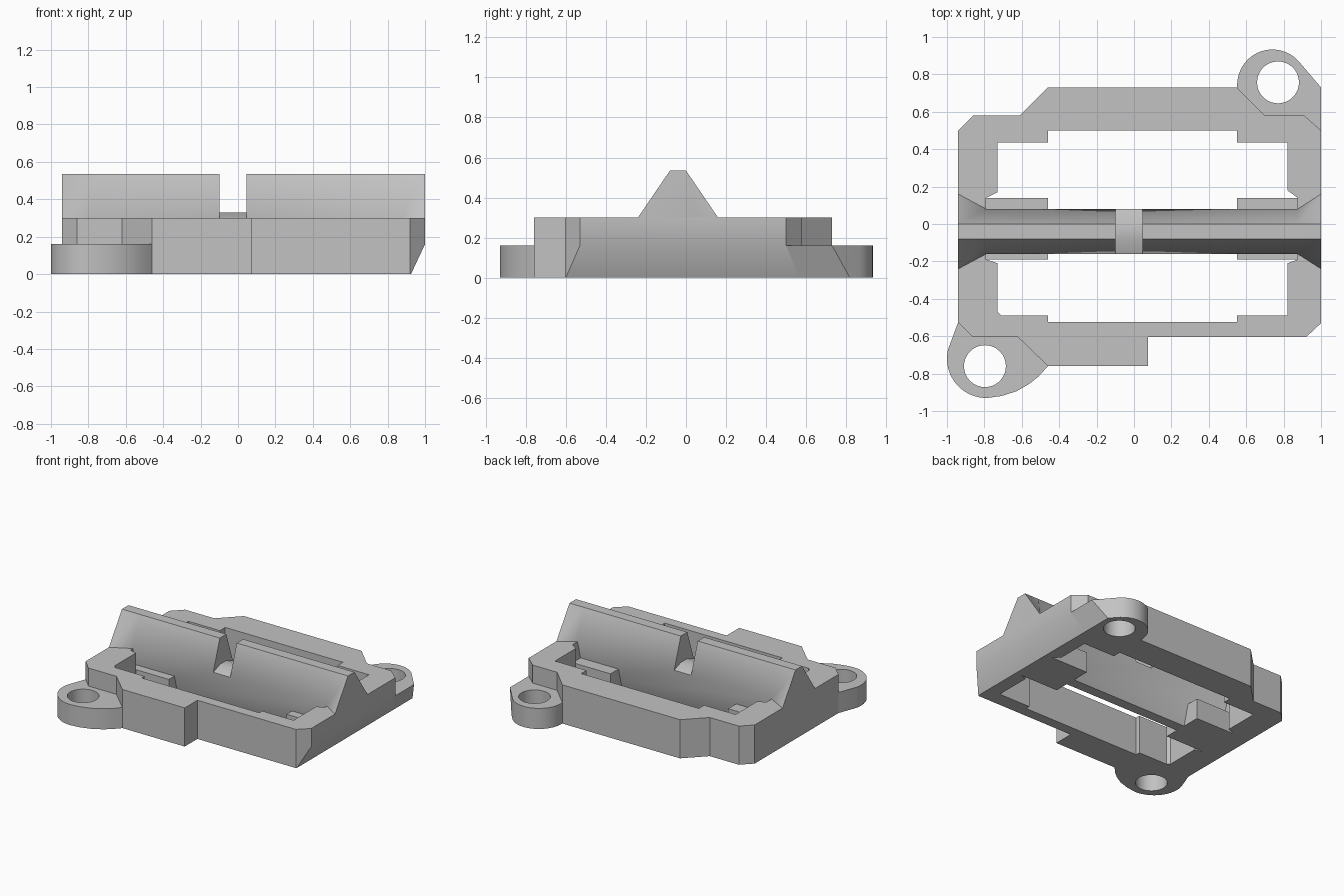
import bpy
import bmesh
from math import cos, sin, radians

default = bpy.data.objects.get("Cube")
if default:
    bpy.data.objects.remove(default, do_unlink=True)

BODY_TOP, LOW_TOP, RIDGE_TOP = 0.30, 0.16, 0.535

grey = bpy.data.materials.new("plain grey")
grey.use_nodes = True
grey.diffuse_color = (0.54, 0.54, 0.54, 1)
grey.node_tree.nodes["Principled BSDF"].inputs["Base Color"].default_value = grey.diffuse_color


def finish(bm, name):
    bmesh.ops.recalc_face_normals(bm, faces=bm.faces)
    mesh = bpy.data.meshes.new(name)
    bm.to_mesh(mesh)
    bm.free()
    mesh.materials.append(grey)
    obj = bpy.data.objects.new(name, mesh)
    bpy.context.collection.objects.link(obj)
    return obj


def loft(name, loops):
    """Closed solid through equal-length point loops."""
    bm = bmesh.new()
    rings = [[bm.verts.new(p) for p in loop] for loop in loops]
    n = len(rings[0])
    for a, b in zip(rings, rings[1:]):
        for i in range(n):
            j = (i + 1) % n
            bm.faces.new((a[i], a[j], b[j], b[i]))
    bm.faces.new(rings[0])
    bm.faces.new(rings[-1])
    return finish(bm, name)


def plate(name, outline, z0, z1):
    return loft(name, [[(x, y, z) for x, y in outline] for z in (z0, z1)])


def box(name, x0, x1, y0, y1, z0, z1):
    return plate(name, [(x0, y0), (x1, y0), (x1, y1), (x0, y1)], z0, z1)


def arc(cx, cy, r, start, end, steps):
    angles = [radians(start + (end - start) * i / steps) for i in range(steps + 1)]
    return [(cx + r * cos(a), cy + r * sin(a)) for a in angles]


def cut(obj, cutter):
    """Subtract a cutter and discard it."""
    cutter.hide_render = True
    mod = obj.modifiers.new("cut", "BOOLEAN")
    mod.operation, mod.solver, mod.object = "DIFFERENCE", "EXACT", cutter
    bpy.context.view_layer.objects.active = obj
    bpy.ops.object.modifier_apply(modifier=mod.name)
    bpy.data.objects.remove(cutter, do_unlink=True)


def smooth(obj):
    bpy.ops.object.select_all(action="DESELECT")
    obj.select_set(True)
    bpy.context.view_layer.objects.active = obj
    bpy.ops.object.shade_smooth_by_angle(angle=radians(38))


def undercut(obj):
    """Sloped lower edge along the left end."""
    section = [(0.925, 0), (1.0, LOW_TOP), (1.1, LOW_TOP), (1.1, -0.1), (0.878, -0.1)]
    cut(obj, loft("undercut", [[(x, y, z) for x, z in section] for y in (-1.2, 1.2)]))


# Frame with stepped outline and one stepped opening
frame = plate("frame", [
    (-0.94, -0.525), (-0.86, -0.605), (-0.62, -0.605), (-0.46, -0.76), (0.075, -0.76),
    (0.075, -0.605), (0.92, -0.605), (1, -0.53), (1, 0.5), (0.91, 0.58), (0.7, 0.58),
    (0.55, 0.73), (-0.46, 0.73), (-0.61, 0.58), (-0.86, 0.58), (-0.94, 0.5)],
    0, BODY_TOP)
cut(frame, plate("opening", [
    (-0.73, 0.435), (-0.46, 0.435), (-0.46, 0.5), (0.55, 0.5), (0.55, 0.435),
    (0.82, 0.435), (0.82, 0.18), (0.875, 0.14), (0.875, -0.19), (0.82, -0.21),
    (0.82, -0.49), (0.55, -0.49), (0.55, -0.525), (-0.46, -0.525), (-0.46, -0.49),
    (-0.71, -0.49), (-0.73, -0.47), (-0.73, -0.21), (-0.79, -0.19),
    (-0.79, 0.14), (-0.73, 0.17)], -0.1, 0.6))
undercut(frame)
smooth(frame)

# Low mounting ears with screw holes
back_ear = plate("back_ear", [(0.55, 0.73)] + arc(0.74, 0.745, 0.188, 175, 40, 20)
                 + [(1, 0.73), (1, 0.47), (0.6, 0.55)], 0, LOW_TOP)
front_ear = plate("front_ear", [(-0.94, -0.525)] + arc(-0.79, -0.72, 0.21, 166, 272, 18)
                  + [(-0.71, -0.92), (-0.63, -0.895), (-0.56, -0.855), (-0.51, -0.815),
                     (-0.46, -0.76), (-0.5, -0.6), (-0.85, -0.525)], 0, LOW_TOP)
undercut(back_ear)
for ear, hx, hy in ((back_ear, 0.77, 0.757), (front_ear, -0.797, -0.76)):
    cut(ear, plate("screw_hole", arc(hx, hy, 0.112, 0, 350, 35), -0.1, 0.4))
    smooth(ear)

# Low cross blocks joining the ridge to the frame
for side, x0, x1 in (("right", -0.8, -0.46), ("left", 0.55, 0.88)):
    box(side + "_cross_block", x0, x1, -0.19, 0.14, 0, LOW_TOP)

# Central ridge, flared at both ends and tapering below into a narrow keel
ridge = loft("ridge", [[
    (x, -0.08, 0), (x, -0.16 - f, BODY_TOP), (x, -0.08, RIDGE_TOP),
    (x, 0, RIDGE_TOP), (x, 0.08 + f, BODY_TOP), (x, 0, 0)]
    for x, f in ((-0.94, 0.08), (-0.79, 0), (0.875, 0), (1, 0.08))])
undercut(ridge)

# Notch in the ridge with a shallow roof-shaped floor
roof = [(-0.5, 0.3), (-0.16, 0.3), (-0.08, 0.33), (0, 0.33), (0.08, 0.3),
        (0.5, 0.3), (0.5, 0.8), (-0.5, 0.8)]
cut(ridge, loft("notch", [[(x, y, z) for y, z in roof] for x in (-0.1, 0.045)]))
smooth(ridge)
